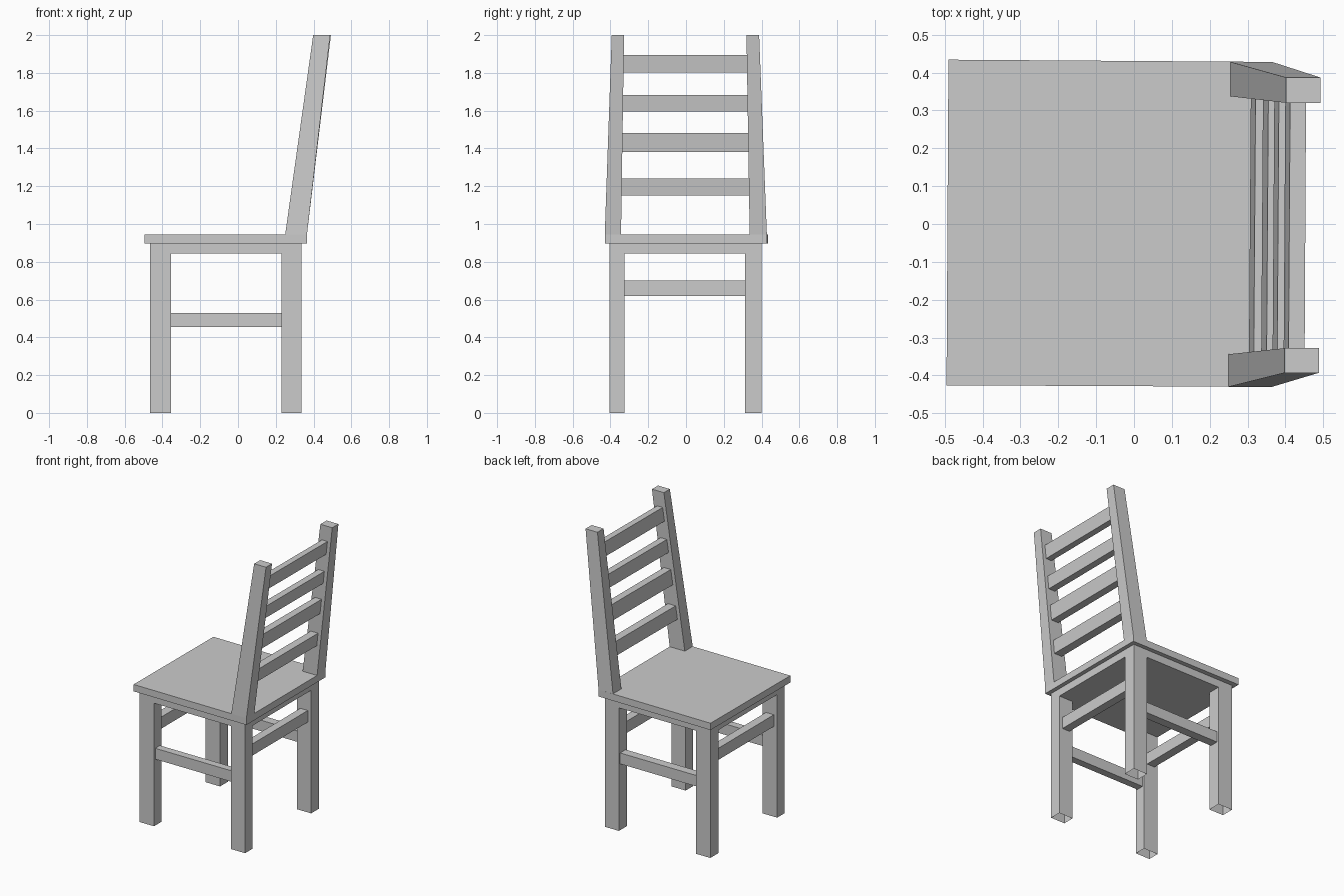
import bpy, bmesh

if "Cube" in bpy.data.objects:
    bpy.data.objects.remove(bpy.data.objects["Cube"])


def finish(bm, name):
    mesh = bpy.data.meshes.new(name)
    bm.to_mesh(mesh)
    bm.free()
    obj = bpy.data.objects.new(name, mesh)
    bpy.context.collection.objects.link(obj)
    return obj


def loft(name, low, high):
    """Six-sided solid between two quads."""
    bm = bmesh.new()
    a = [bm.verts.new(p) for p in low]
    b = [bm.verts.new(p) for p in high]
    bm.faces.new(a)
    bm.faces.new(b)
    for i in range(4):
        j = (i + 1) % 4
        bm.faces.new((a[i], a[j], b[j], b[i]))
    bmesh.ops.recalc_face_normals(bm, faces=bm.faces)
    return finish(bm, name)


def rect(x0, x1, y0, y1, z):
    return [(x0, y0, z), (x1, y0, z), (x1, y1, z), (x0, y1, z)]


def box(name, x0, x1, y0, y1, z0, z1):
    return loft(name, rect(x0, x1, y0, y1, z0), rect(x0, x1, y0, y1, z1))


SEAT_Z, SEAT_TOP, FRAME_Z = 0.898, 0.945, 0.845

# Seat board, very slightly out of square
corners = [(-0.495, -0.426), (0.365, -0.43), (0.365, 0.428), (-0.49, 0.434)]
loft("seat", [(x, y, SEAT_Z) for x, y in corners],
     [(x, y, SEAT_TOP) for x, y in corners])

# Under-seat block with four legs extruded from its corners, open at the feet
LX = (-0.465, -0.355, 0.23, 0.337)
LY = (-0.404, -0.325, 0.312, 0.40)
bm = bmesh.new()
grid = [[bm.verts.new((x, y, FRAME_Z)) for y in LY] for x in LX]
for i in range(3):
    for j in range(3):
        bm.faces.new((grid[i][j], grid[i][j + 1], grid[i + 1][j + 1], grid[i + 1][j]))
top = bmesh.ops.extrude_face_region(bm, geom=bm.faces[:], use_keep_orig=True)["geom"]
for v in top:
    if isinstance(v, bmesh.types.BMVert):
        v.co.z = SEAT_Z
bmesh.ops.recalc_face_normals(bm, faces=bm.faces)


def is_corner(f):
    c = f.calc_center_median()
    return (all(abs(v.co.z - FRAME_Z) < 1e-4 for v in f.verts)
            and not LX[1] < c.x < LX[2] and not LY[1] < c.y < LY[2])


feet = bmesh.ops.extrude_discrete_faces(
    bm, faces=[f for f in bm.faces if is_corner(f)])["faces"]
for f in feet:
    for v in f.verts:
        v.co.z = 0
bmesh.ops.delete(bm, geom=feet, context='FACES_ONLY')
finish(bm, "frame_and_legs")

# Stretchers between the legs
for side, a, b in (("right", LY[0], LY[1]), ("left", LY[2], LY[3])):
    box(side + "_stretcher", LX[1], LX[2], a + 0.014, b - 0.014, 0.455, 0.53)
for side, a, b in (("front", LX[0], LX[1]), ("rear", LX[2], LX[3])):
    box(side + "_stretcher", a + 0.025, b - 0.025, LY[1], LY[2], 0.62, 0.70)

# Tapered back posts: (x0, x1, y0, y1) at seat level and at the top
POSTS = {
    "right": ((0.25, 0.365, -0.43, -0.344), (0.398, 0.488, -0.393, -0.328)),
    "left": ((0.255, 0.365, 0.337, 0.428), (0.402, 0.492, 0.32, 0.387)),
}
for side, (low, high) in POSTS.items():
    loft(side + "_back_post", rect(*low, SEAT_TOP), rect(*high, 2.0))


def post_at(side, z):
    t = (z - SEAT_TOP) / (2.0 - SEAT_TOP)
    return [p + (q - p) * t for p, q in zip(*POSTS[side])]


# Back rails following the lean of the posts
def rail_section(z):
    r, l = post_at("right", z), post_at("left", z)
    d = 0.025
    return [(r[0] + d, r[3], z), (r[1] - d, r[3], z),
            (l[1] - d, l[2], z), (l[0] + d, l[2], z)]


for n, (z0, z1) in enumerate(((1.15, 1.24), (1.38, 1.482), (1.595, 1.682), (1.803, 1.895))):
    loft(f"back_rail_{n + 1}", rail_section(z0), rail_section(z1))
